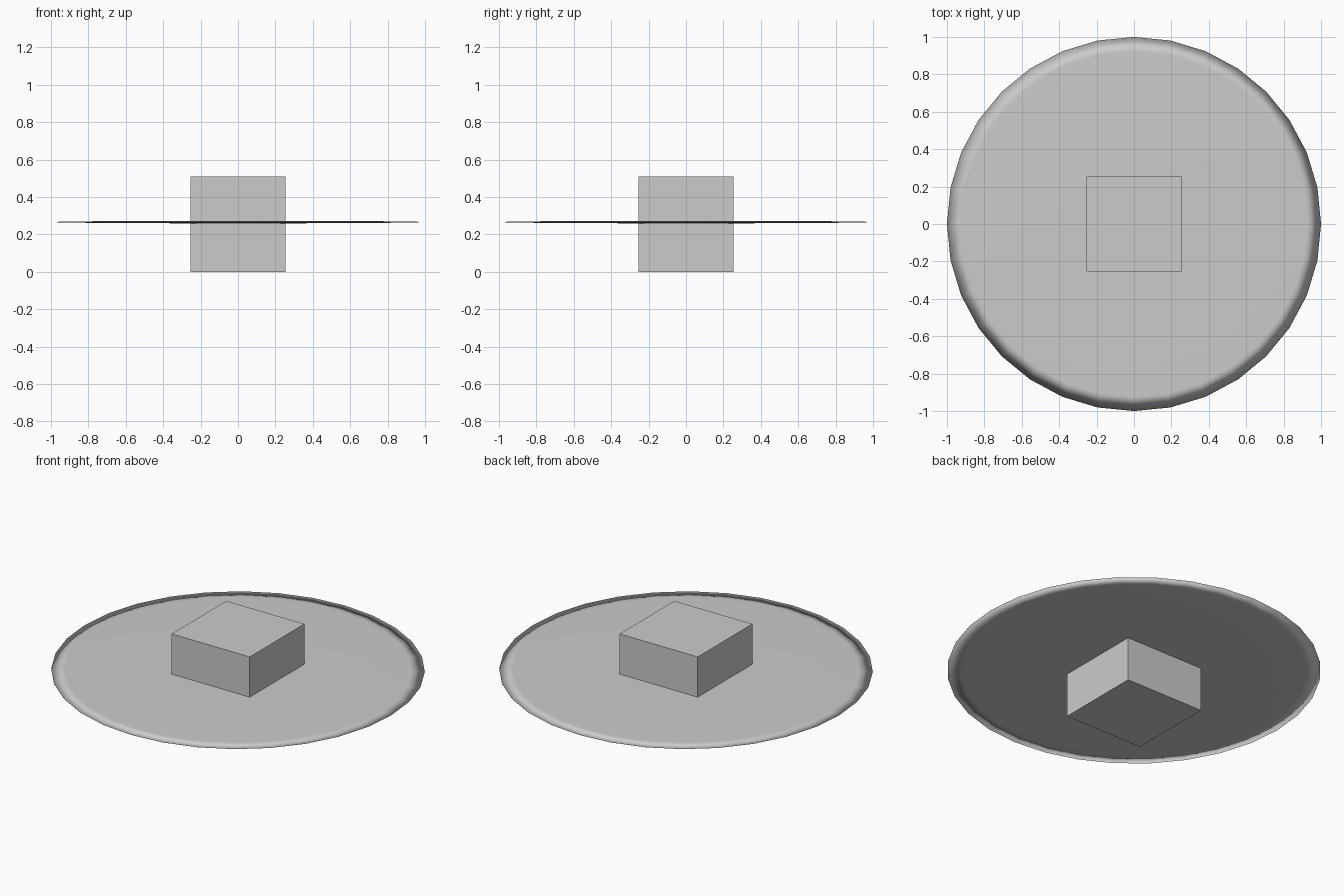
import bpy

if "Cube" in bpy.data.objects:
    bpy.data.objects.remove(bpy.data.objects["Cube"])

# Central cube
bpy.ops.mesh.primitive_cube_add(size=0.51, location=(0, 0, 0.255))
bpy.context.object.name = "core_block"

# Thin smooth disc: a flattened sphere around the block
bpy.ops.mesh.primitive_uv_sphere_add(segments=32, ring_count=8, radius=1, location=(0, 0, 0.266))
disc = bpy.context.object
disc.name = "thin_disc"
disc.scale = (1, 1, 0.007)
bpy.ops.object.transform_apply(location=False, rotation=False, scale=True)
bpy.ops.object.shade_smooth()
